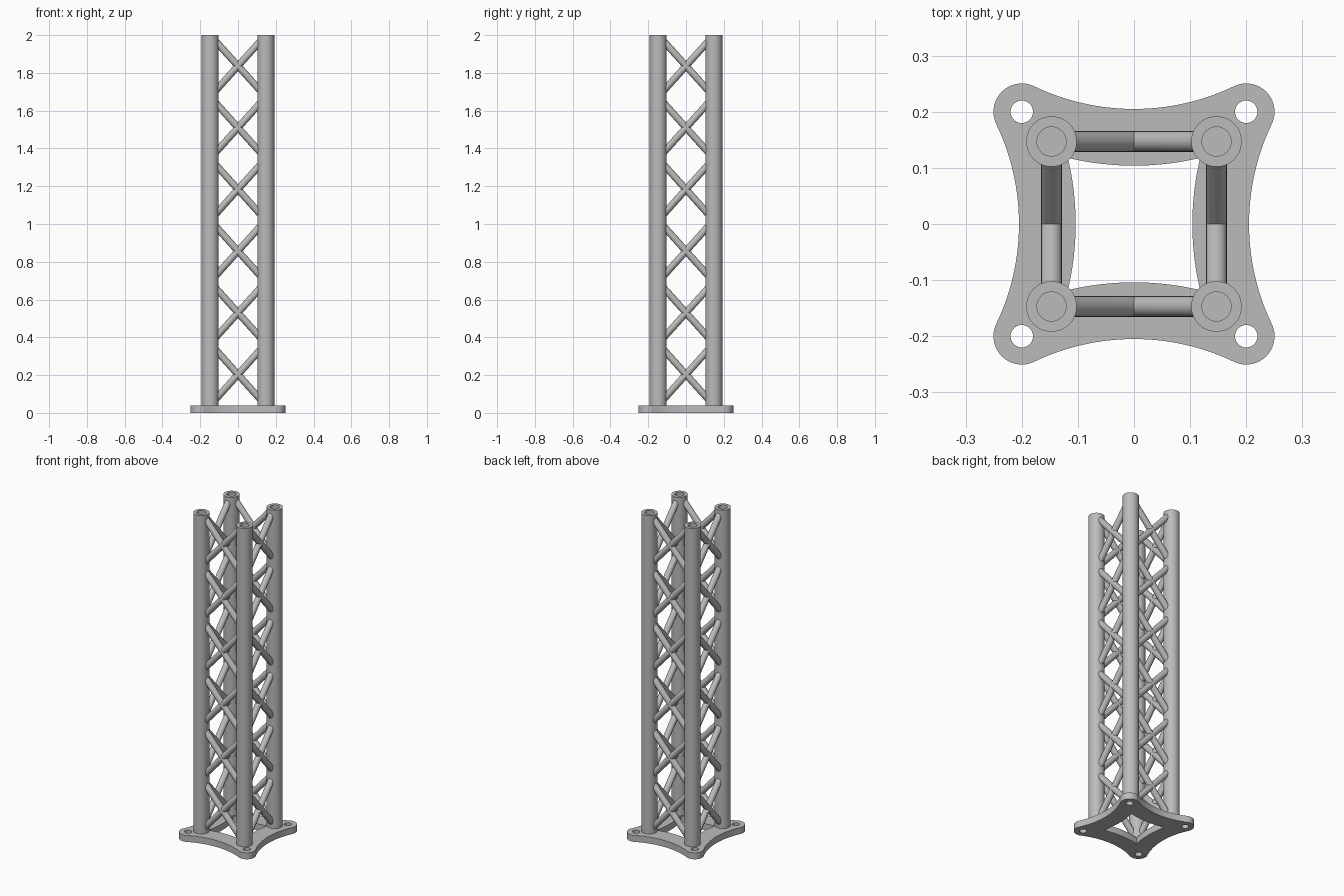
import bpy, bmesh, math
from mathutils import Matrix

cube = bpy.data.objects.get("Cube")
if cube:
    bpy.data.objects.remove(cube, do_unlink=True)

PLATE_TOP, HEIGHT = 0.04, 2.0
COLUMN, COLUMN_R, BORE_R = 0.147, 0.045, 0.026   # column axis offset and radii
BRACE_R, BRACE_END = 0.0185, 0.118               # braces stop inside the tube wall
BAYS = 6
LUG, LUG_R, BOLT_R = 0.2, 0.0505, 0.02           # bolt lugs of the base plate

steel = bpy.data.materials.new("grey steel")
steel.use_nodes = True
grey = (0.5, 0.5, 0.5, 1)
steel.diffuse_color = grey
steel.node_tree.nodes["Principled BSDF"].inputs["Base Color"].default_value = grey


def finish(name, bm):
    """Turn a bmesh into a smooth shaded steel object."""
    bmesh.ops.recalc_face_normals(bm, faces=bm.faces)
    mesh = bpy.data.meshes.new(name)
    bm.to_mesh(mesh)
    bm.free()
    mesh.materials.append(steel)
    obj = bpy.data.objects.new(name, mesh)
    bpy.context.collection.objects.link(obj)
    bpy.ops.object.select_all(action='DESELECT')
    obj.select_set(True)
    bpy.context.view_layer.objects.active = obj
    bpy.ops.object.shade_smooth_by_angle(angle=math.radians(35))
    return obj


def bridge(bm, a, b):
    n = len(a)
    for i in range(n):
        j = (i + 1) % n
        bm.faces.new((a[i], a[j], b[j], b[i]))


def arc(cx, cy, r, start, end, steps):
    return [(cx + r * math.cos(start + (end - start) * i / steps),
             cy + r * math.sin(start + (end - start) * i / steps))
            for i in range(steps + 1)]


def four_sides(points):
    """Repeat an open outline at each quarter turn to close it."""
    result = []
    for k in range(4):
        c, s = (1, 0, -1, 0)[k], (0, 1, 0, -1)[k]
        result += [(c * x - s * y, s * x + c * y) for x, y in points]
    return result


# Base plate: four lugs joined by tangent scooped edges
waist = 0.205
gap = waist - LUG
scoop = (LUG**2 + gap**2 - LUG_R**2) / (2 * (LUG_R - gap))
tangent = math.atan2(waist + scoop - LUG, LUG)
lug_arc = arc(LUG, LUG, LUG_R, tangent - math.pi / 2, math.pi - tangent, 28)
top_arc = arc(0, waist + scoop, scoop, -tangent, tangent - math.pi, 28)
outline = four_sides(lug_arc + top_arc[1:-1])

# Central window with edges bowed inwards
bow, inner = 0.51, 0.104
mid = inner + bow
corner = (mid - math.sqrt(2 * bow**2 - mid**2)) / 2
half = math.asin(corner / bow)
window = four_sides(arc(0, mid, bow, -math.pi / 2 + half, -math.pi / 2 - half, 20)[:-1])

loops = [outline, window]
for sx in (-1, 1):
    for sy in (-1, 1):
        loops.append(arc(sx * LUG, sy * LUG, BOLT_R, 0, math.tau, 32)[:-1])

curve = bpy.data.curves.new("plate_outline", 'CURVE')
curve.dimensions = '2D'
curve.fill_mode = 'BOTH'
curve.extrude = PLATE_TOP / 2
for loop in loops:
    spline = curve.splines.new('POLY')
    spline.points.add(len(loop) - 1)
    for point, (x, y) in zip(spline.points, loop):
        point.co = (x, y, 0, 1)
    spline.use_cyclic_u = True
helper = bpy.data.objects.new("plate_outline", curve)
bpy.context.collection.objects.link(helper)
bpy.context.view_layer.update()
plate_mesh = bpy.data.meshes.new_from_object(
    helper.evaluated_get(bpy.context.evaluated_depsgraph_get()))
bpy.data.objects.remove(helper, do_unlink=True)
bm = bmesh.new()
bm.from_mesh(plate_mesh)
bpy.data.meshes.remove(plate_mesh)
bmesh.ops.remove_doubles(bm, verts=bm.verts, dist=1e-5)
bmesh.ops.translate(bm, verts=bm.verts, vec=(0, 0, PLATE_TOP / 2))
finish("base_plate", bm)

# Hollow corner columns
for side, sx in (("right", -1), ("left", 1)):
    for face, sy in (("front", -1), ("back", 1)):
        bm = bmesh.new()
        rings = [[bm.verts.new((x, y, z))
                  for x, y in arc(sx * COLUMN, sy * COLUMN, r, 0, math.tau, 48)[:-1]]
                 for r, z in ((COLUMN_R, PLATE_TOP), (COLUMN_R, HEIGHT),
                              (BORE_R, HEIGHT), (BORE_R, PLATE_TOP))]
        for i in range(4):
            bridge(bm, rings[i], rings[(i + 1) % 4])
        finish(f"{face}_{side}_column", bm)

# Crossed braces on each side, with ends cut upright inside the column walls
bay = (HEIGHT - PLATE_TOP) / BAYS
slope = bay / (2 * COLUMN)
stretch = math.hypot(1, slope)
for k, face in enumerate(("front", "left", "back", "right")):
    bm = bmesh.new()
    for n in range(BAYS):
        centre = PLATE_TOP + bay * (n + 0.5)
        for lean in (-slope, slope):
            ends = [[bm.verts.new((x, -COLUMN + y, centre + lean * x + z * stretch))
                     for y, z in arc(0, 0, BRACE_R, 0, math.tau, 24)[:-1]]
                    for x in (-BRACE_END, BRACE_END)]
            bridge(bm, *ends)
            for ring in ends:
                bm.faces.new(ring)
    bmesh.ops.rotate(bm, verts=bm.verts, cent=(0, 0, 0),
                     matrix=Matrix.Rotation(k * math.pi / 2, 3, 'Z'))
    finish(f"{face}_braces", bm)
